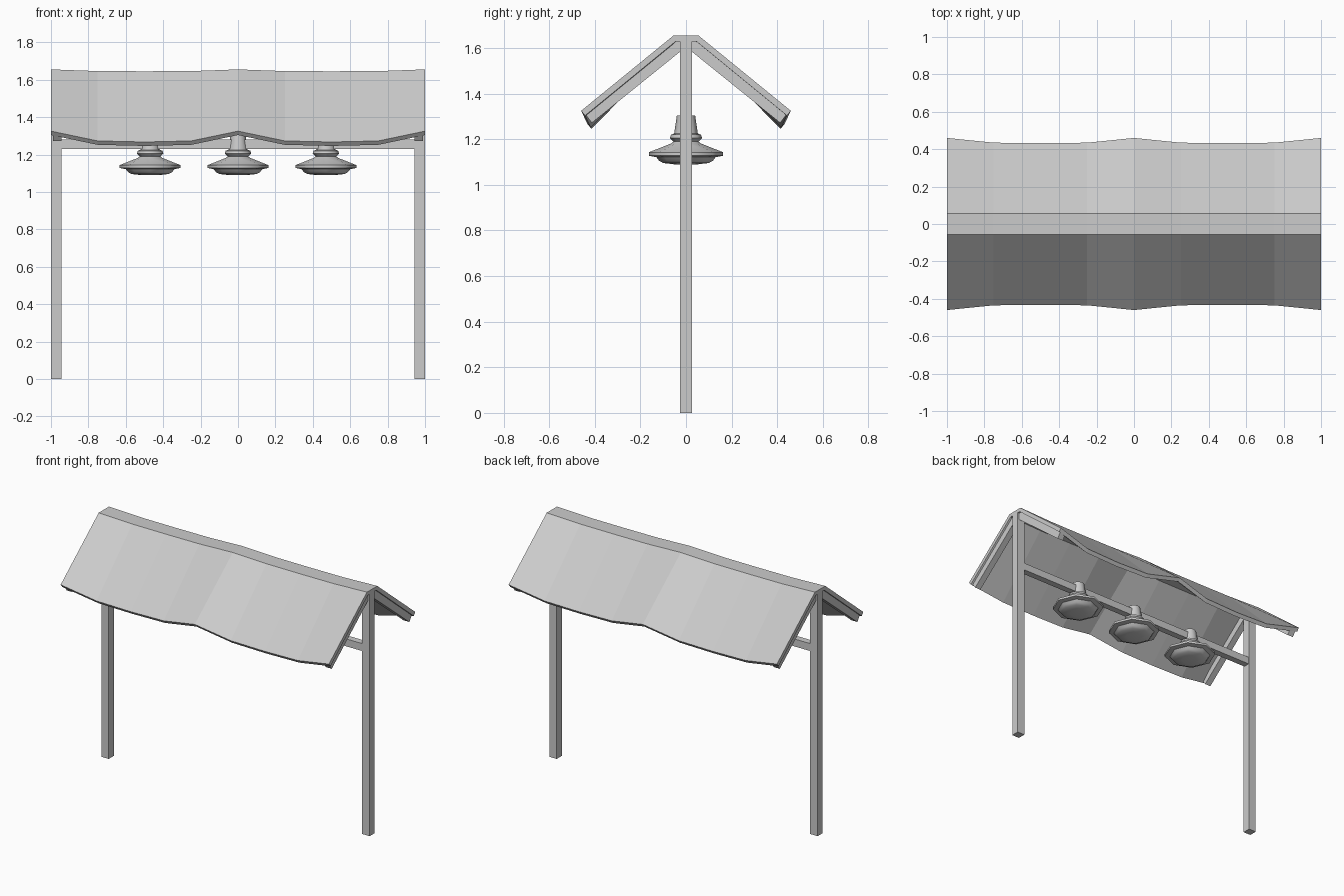
import bpy, bmesh, math

if "Cube" in bpy.data.objects:
    bpy.data.objects.remove(bpy.data.objects["Cube"])


def make_object(name, bm):
    bmesh.ops.recalc_face_normals(bm, faces=bm.faces)
    mesh = bpy.data.meshes.new(name)
    bm.to_mesh(mesh)
    bm.free()
    obj = bpy.data.objects.new(name, mesh)
    bpy.context.collection.objects.link(obj)
    return obj


def loft(name, sections, closed_ends=True):
    """Skin a list of equal-length closed cross-sections."""
    bm = bmesh.new()
    rings = [[bm.verts.new(p) for p in s] for s in sections]
    for a, b in zip(rings, rings[1:]):
        n = len(a)
        for i in range(n):
            bm.faces.new((a[i], a[(i + 1) % n], b[(i + 1) % n], b[i]))
    if closed_ends:
        bm.faces.new(rings[0])
        bm.faces.new(rings[-1])
    return make_object(name, bm)


def extrude_x(name, outline, x0, x1):
    return loft(name, [[(x, y, z) for y, z in outline] for x in (x0, x1)])


def rect(y, z0, z1):
    return [(-y, z0), (y, z0), (y, z1), (-y, z1)]


# Sagging roof: one bent slab, swept along x through two shallow dips
def roof_section(x, sag):
    drop = 0.01 * sag
    half = [(0.46 - 0.028 * sag, 1.325 - 0.058 * sag),
            (0.055, 1.655 - drop)]
    under = [(0.045, 1.63 - drop),
             (0.443 - 0.028 * sag, 1.304 - 0.058 * sag)]
    right = half + [(-y, z) for y, z in reversed(half)]
    left = [(-y, z) for y, z in reversed(under)] + under
    return [(x, y, z) for y, z in right + left]


sags = [0, 0.9, 1, 0.9, 0, 0.9, 1, 0.9, 0]
loft("roof", [roof_section(-1 + i * 0.25, s) for i, s in enumerate(sags)])

# Posts and rafters at each end
for side, label in ((-1, "left"), (1, "right")):
    extrude_x(label + "_post", rect(0.027, 0, 1.632), side * 0.945, side * 1.0)
    for d, where in ((-1, "front"), (1, "back")):
        outline = [(0.44, 1.308), (0.03, 1.642), (0.0, 1.62),
                   (0.0, 1.605), (0.413, 1.272)]
        extrude_x(f"{label}_{where}_rafter", [(d * y, z) for y, z in outline],
                  side * 0.945, side * 0.988)

# Beam carrying the lamps
extrude_x("cross_beam", rect(0.022, 1.23, 1.28), -0.95, 0.95)

# Three eight-sided hanging lamps
shade = [(0.04, 1.305), (0.052, 1.225), (0.066, 1.22), (0.071, 1.205),
         (0.055, 1.19), (0.065, 1.182), (0.163, 1.143), (0.163, 1.128),
         (0.132, 1.122)]
bulb = [(0.132, 1.124), (0.118, 1.106), (0.1, 1.096), (0.05, 1.09)]


def lathe(name, profile, cx, sides=8):
    ring = [math.tau * i / sides for i in range(sides)]
    return loft(name, [[(cx + r * math.cos(a), r * math.sin(a), z)
                        for a in ring] for r, z in profile])


for i, x in enumerate((-0.47, 0, 0.47)):
    for part, profile in (("shade", shade), ("bulb", bulb)):
        obj = lathe(f"lamp_{part}_{i + 1}", profile, x)
        bpy.ops.object.select_all(action='DESELECT')
        obj.select_set(True)
        bpy.context.view_layer.objects.active = obj
        bpy.ops.object.shade_smooth_by_angle(angle=math.radians(46))
